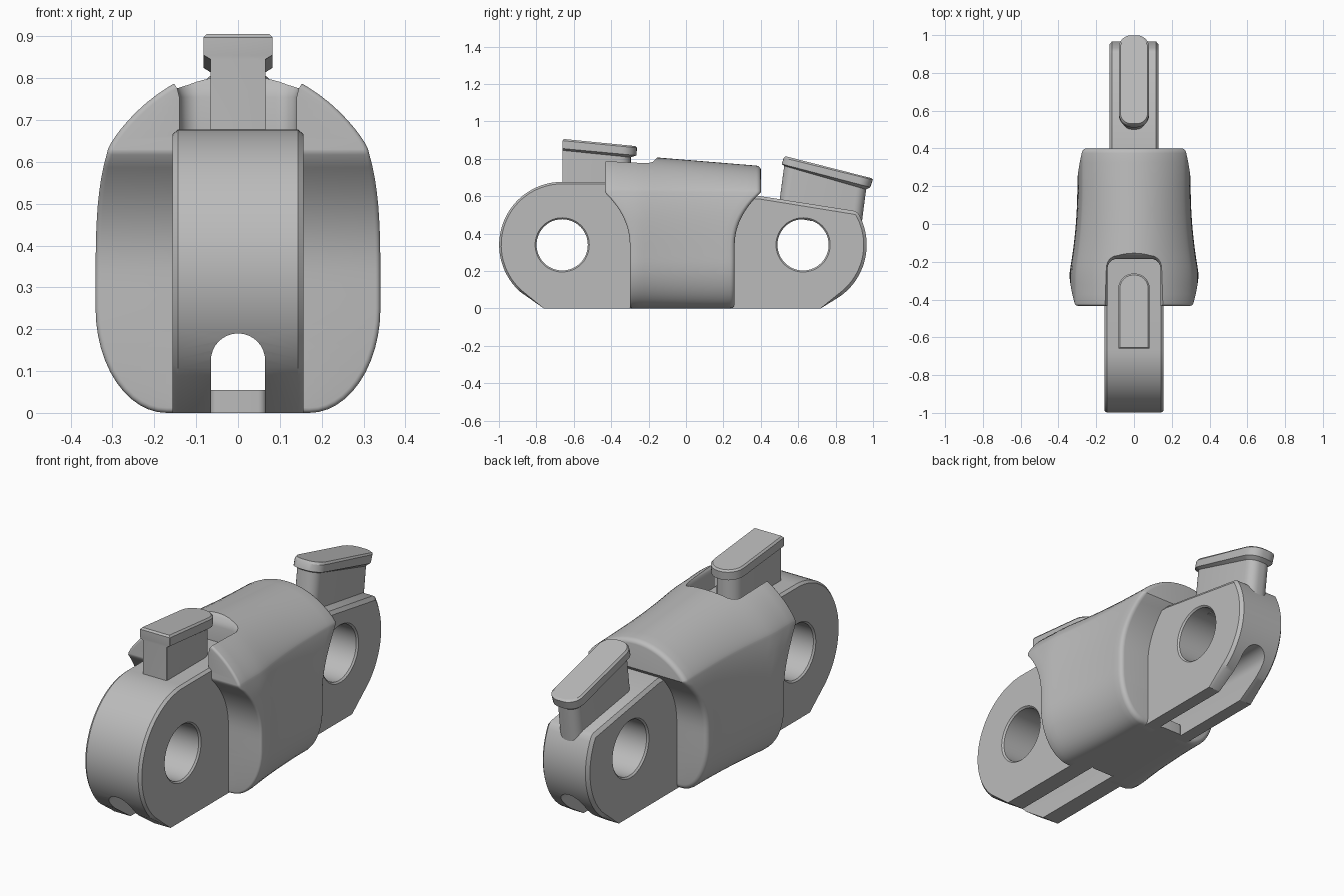
import bpy, bmesh, math
from math import sin, cos, radians, pi

cube = bpy.data.objects.get("Cube")
if cube:
    bpy.data.objects.remove(cube, do_unlink=True)

steel = bpy.data.materials.new("plain_grey")
steel.use_nodes = True
GREY = (0.5, 0.5, 0.5, 1)
steel.diffuse_color = GREY
steel.node_tree.nodes["Principled BSDF"].inputs["Base Color"].default_value = GREY


def loft(name, rings, strip_caps=False):
    """Skin a list of equal-length rings and close both ends."""
    bm = bmesh.new()
    rows = [[bm.verts.new(p) for p in ring] for ring in rings]
    n = len(rows[0])
    for a, b in zip(rows, rows[1:]):
        for i in range(n):
            j = (i + 1) % n
            bm.faces.new((a[i], a[j], b[j], b[i]))
    for row in (rows[0], rows[-1]):
        if strip_caps:
            for i in range(n // 2):
                ids = dict.fromkeys((i, i + 1, (n - i - 1) % n, (n - i) % n))
                bm.faces.new([row[k] for k in ids])
        else:
            bm.faces.new(row)
    bmesh.ops.recalc_face_normals(bm, faces=bm.faces)
    if bm.calc_volume(signed=True) < 0:
        bmesh.ops.reverse_faces(bm, faces=bm.faces)
    mesh = bpy.data.meshes.new(name)
    bm.to_mesh(mesh)
    bm.free()
    mesh.materials.append(steel)
    obj = bpy.data.objects.new(name, mesh)
    bpy.context.collection.objects.link(obj)
    return obj


def activate(obj):
    bpy.ops.object.select_all(action='DESELECT')
    obj.select_set(True)
    bpy.context.view_layer.objects.active = obj


def cut(obj, cutter):
    mod = obj.modifiers.new("cut", 'BOOLEAN')
    mod.operation, mod.solver, mod.object = 'DIFFERENCE', 'MANIFOLD', cutter
    activate(obj)
    bpy.ops.object.modifier_apply(modifier=mod.name)


def arc(cy, cz, r, start, end, steps):
    angles = [radians(start + (end - start) * i / steps) for i in range(steps + 1)]
    return [(cy + r * cos(a), cz + r * sin(a)) for a in angles]


def plan_ring(y0, y1, half, z0, z1, r0, r1):
    """Rounded rectangle in plan, its height sloping from z0 to z1."""
    pts = (arc(half - r1, y1 - r1, r1, 0, 90, 6) + arc(r1 - half, y1 - r1, r1, 90, 180, 6)
           + arc(r0 - half, y0 + r0, r0, 180, 270, 6) + arc(half - r0, y0 + r0, r0, 270, 360, 6))
    return [(x, y, z0 + (z1 - z0) * (y - y0) / (y1 - y0)) for x, y in pts]


# Cable tunnel running the full length
arch = [(-0.065, -0.1), (0.065, -0.1)] + arc(0, 0.125, 0.065, 0, 180, 16)
tunnel = loft("tunnel_cutter", [[(x, y, z) for x, z in arch] for y in (-1.2, 1.2)])


# Pierced lugs at both ends, chamfered along the upper outline
def front_outline(b):
    return arc(-0.662, 0.34, 0.337 - b, 90, 228, 30) + [(-0.76, 0), (0, 0), (0, 0.677 - b)]


def rear_outline(b):
    return ([(0, 0.6 - b), (0, 0), (0.72, 0)] + arc(0.628, 0.34, 0.338 - b, -55, 30, 22)
            + [(0.905 - b, 0.521 - b), (0.4, 0.6 - b)])


def lug(name, outline, half, side, drop, hole_y):
    steps = ((-half, drop), (side - half, 0), (half - side, 0), (half, drop))
    obj = loft(name, [[(x, y, z) for y, z in outline(b)] for x, b in steps])
    spans = ((-half - 0.01, 0.155), (-half + 0.008, 0.137), (half - 0.008, 0.137), (half + 0.01, 0.155))
    hole = loft("hole_cutter", [[(x, y, z) for y, z in arc(hole_y, 0.34, r, 0, 352.5, 47)]
                                for x, r in spans])
    cut(obj, hole)
    cut(obj, tunnel)
    bpy.data.objects.remove(hole, do_unlink=True)
    return obj


front_lug = lug("front_lug", front_outline, 0.157, 0.013, 0.011, -0.662)
rear_lug = lug("rear_lug", rear_outline, 0.131, 0.014, 0.016, 0.626)

# Central body: half section from bottom centre to top centre
half_section = [(0, 0), (0.09, 0)]
half_section += [(0.17 + 0.17 * sin(a), 0.25 - 0.25 * cos(a)) for a in (pi / 24 * i for i in range(13))]
for i in range(1, 13):
    z = 0.25 + 0.37 * i / 12
    half_section.append((0.34 - 0.03 * ((z - 0.25) / 0.38) ** 4, z))
half_section += [(0.31 * cos(a), 0.63 + 0.18 * sin(a) ** 1.7) for a in (pi / 28 * i for i in range(14))]
half_section.append((0, 0.81))


def inset(points, d):
    """Move the half section inward along its normals."""
    out = []
    for i, (x, z) in enumerate(points):
        a, b = points[max(i - 1, 0)], points[min(i + 1, len(points) - 1)]
        tx, tz = b[0] - a[0], b[1] - a[1]
        if i in (0, len(points) - 1):
            tz = 0
        size = math.hypot(tx, tz)
        out.append((x - d * tz / size, z + d * tx / size))
    return out


def body_ring(s, d, front_in, back_in):
    pts = []
    for x, z in inset(half_section, d):
        t = min(max((z - 0.33) / 0.29, 0), 1) ** 2.2
        front, back = -0.30 - 0.133 * t + front_in, 0.26 + 0.14 * t - back_in
        y = front + (back - front) * s
        flare = min(max((0.2 - y) / 0.5, 0), 0.9) ** 2
        drop = max(z - 0.62, 0) / 0.19 * 0.045 * (y + 0.19) / 0.55
        pts.append((x * (0.30 + 0.05 * flare) / 0.34, y, z - drop))
    return pts + [(-x, y, z) for x, y, z in pts[-2:0:-1]]


FRONT_FILLET, BACK_FILLET = 0.012, 0.025
curve = [(1 - sin(a), 1 - cos(a)) for a in (pi / 8 * i for i in range(5))]
rings = [body_ring(0, FRONT_FILLET * d, FRONT_FILLET * e, BACK_FILLET) for d, e in curve]
rings += [body_ring(i / 16, 0, FRONT_FILLET, BACK_FILLET) for i in range(1, 16)]
rings += [body_ring(1, BACK_FILLET * d, FRONT_FILLET, BACK_FILLET * e) for d, e in reversed(curve)]
body = loft("central_body", rings, strip_caps=True)

# Pocket for the front hook, with a softened rim
rim = [(0.14, 0.665), (0.14, 0.755), (0.145, 0.775), (0.158, 0.795), (0.2, 0.835)]
pocket = loft("pocket_cutter", [plan_ring(-0.7, -0.325 + h, h, z, z, 0.002, 0.05) for h, z in rim])
cut(body, pocket)
cut(body, tunnel)

# Floor closing the tunnel under the body
floor = loft("tunnel_floor", [plan_ring(-0.24, 0.28, 0.068, z, z, 0.02, 0.02) for z in (0, 0.055)])


# Capped hooks: each row is y start, y end, half width, height at start, height at end
def hook(name, rows, round_start, round_end):
    return loft(name, [plan_ring(*row, row[2] * round_start, row[2] * round_end) for row in rows])


front_hook = hook("front_hook", [
    (-0.66, -0.295, 0.066, 0.62, 0.62),
    (-0.66, -0.295, 0.066, 0.845, 0.808),
    (-0.66, -0.265, 0.083, 0.855, 0.818),
    (-0.66, -0.262, 0.083, 0.897, 0.859),
    (-0.653, -0.27, 0.075, 0.906, 0.868)], 0.03, 0.95)
rear_hook = hook("rear_hook", [
    (0.49, 0.935, 0.062, 0.50, 0.42),
    (0.525, 0.963, 0.062, 0.762, 0.636),
    (0.512, 0.985, 0.08, 0.772, 0.648),
    (0.522, 0.999, 0.08, 0.805, 0.688),
    (0.531, 0.99, 0.072, 0.814, 0.697)], 0.8, 0.8)

for helper in (tunnel, pocket):
    bpy.data.objects.remove(helper, do_unlink=True)
for part in (front_lug, rear_lug, body, floor, front_hook, rear_hook):
    activate(part)
    bpy.ops.object.shade_smooth_by_angle(angle=radians(30))
